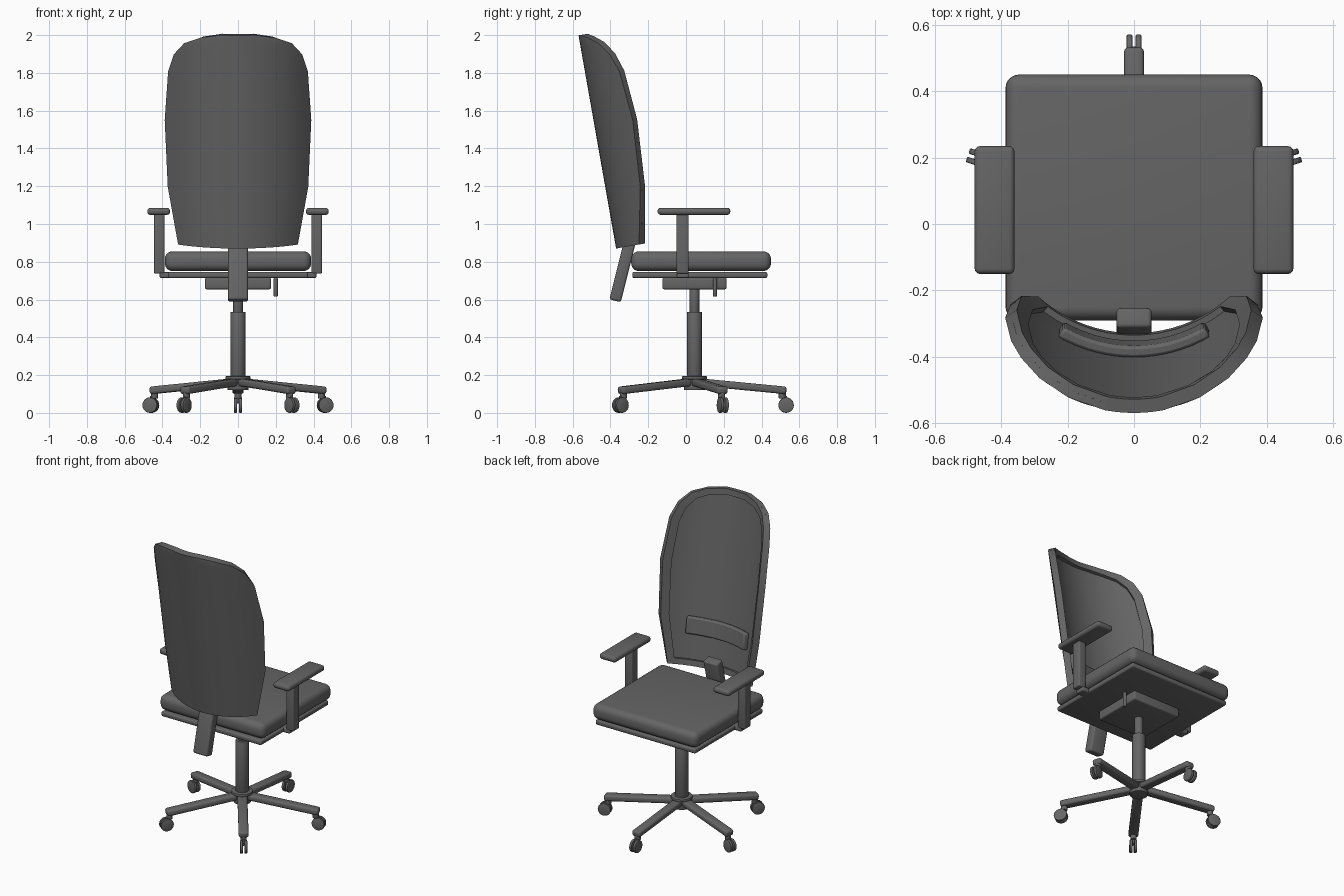
import bpy, bmesh
from math import sin, cos, radians, sqrt, asin
from mathutils import Matrix, Vector

if "Cube" in bpy.data.objects:
    bpy.data.objects.remove(bpy.data.objects["Cube"])

grey = bpy.data.materials.new("dark grey")
grey.use_nodes = True
grey.diffuse_color = (0.13, 0.13, 0.13, 1)
grey.node_tree.nodes["Principled BSDF"].inputs["Base Color"].default_value = (0.13, 0.13, 0.13, 1)


def finish(bm, name, matrix=None):
    bmesh.ops.recalc_face_normals(bm, faces=bm.faces)
    mesh = bpy.data.meshes.new(name)
    bm.to_mesh(mesh)
    bm.free()
    mesh.materials.append(grey)
    obj = bpy.data.objects.new(name, mesh)
    bpy.context.collection.objects.link(obj)
    obj.matrix_world = matrix or Matrix()
    bpy.ops.object.select_all(action='DESELECT')
    obj.select_set(True)
    bpy.context.view_layer.objects.active = obj
    bpy.ops.object.shade_smooth_by_angle(angle=radians(32))
    return obj


def box(name, centre, size, bevel=0.01, matrix=None, segments=3):
    bm = bmesh.new()
    bmesh.ops.create_cube(bm, size=1)
    bmesh.ops.scale(bm, vec=size, verts=bm.verts)
    bmesh.ops.bevel(bm, geom=bm.edges[:], offset=bevel, segments=segments,
                    profile=0.5, affect='EDGES')
    return finish(bm, name, (matrix or Matrix()) @ Matrix.Translation(centre))


def cylinder(name, centre, radius, depth, matrix=None, bevel=0.004, sides=24):
    bm = bmesh.new()
    bmesh.ops.create_cone(bm, cap_ends=True, segments=sides, radius1=radius,
                          radius2=radius, depth=depth)
    rims = [e for e in bm.edges if abs(e.verts[0].co.z - e.verts[1].co.z) < 1e-5]
    bmesh.ops.bevel(bm, geom=rims, offset=bevel, segments=2, profile=0.5, affect='EDGES')
    return finish(bm, name, (matrix or Matrix()) @ Matrix.Translation(centre))


# Backrest: a tilted shell bent around a vertical cylinder
TILT = Matrix.Translation((0, -0.37, 0.87)) @ Matrix.Rotation(radians(10), 4, 'X')
BEND = 0.47
SIDE = [(0.0, 0.317), (0.3, 0.372), (0.655, 0.388), (0.92, 0.37), (1.018, 0.34),
        (1.087, 0.285), (1.125, 0.2), (1.146, 0.09)]


def bent(x, w, lift=0.0):
    a = asin(x / BEND)
    r = BEND - lift
    return Vector((r * sin(a), BEND - r * cos(a), w))


def slab(name, rows, lift, thick):
    """Closed shell between two bent copies of rows of (x, w) points."""
    bm = bmesh.new()
    layers = [[[bm.verts.new(bent(x, w, h)) for x, w in row] for row in rows]
              for h in (lift, lift + thick)]
    for grid in layers:
        for a, b in zip(grid, grid[1:]):
            for i in range(len(a) - 1):
                bm.faces.new((a[i], a[i + 1], b[i + 1], b[i]))
    low, high = layers
    loops = []
    for g in layers:
        loops.append(g[0] + [r[-1] for r in g[1:]] + g[-1][-2::-1] + [r[0] for r in g[-2:0:-1]])
    for i in range(len(loops[0])):
        bm.faces.new((loops[0][i - 1], loops[0][i], loops[1][i], loops[1][i - 1]))
    return finish(bm, name, TILT)


COLS = 20
panel_rows = [[(h * (2 * i / COLS - 1), w) for i in range(COLS + 1)] for w, h in SIDE]
slab("backrest_panel", panel_rows, 0, 0.022)

# Raised rim following the panel outline
bottom = panel_rows[0]
top = panel_rows[-1]
outline = bottom + [(h, w) for w, h in SIDE[1:]] + top[-2::-1] + [(-h, w) for w, h in SIDE[-2:0:-1]]
inner = [(x * 0.9, 0.57 + (w - 0.57) * 0.935) for x, w in outline]
bm = bmesh.new()
rings = [[bm.verts.new(bent(x, w, h)) for x, w in pts]
         for pts, h in ((outline, 0.018), (outline, 0.042), (inner, 0.042), (inner, 0.018))]
for k in range(4):
    a, b = rings[k - 1], rings[k]
    for i in range(len(a)):
        bm.faces.new((a[i - 1], a[i], b[i], b[i - 1]))
finish(bm, "backrest_rim", TILT)

# Lumbar pad and back support bar
lumbar_rows = [[(0.24 * (2 * i / 16 - 1), w) for i in range(17)] for w in (0.2, 0.31)]
lumbar = slab("lumbar_pad", lumbar_rows, 0.02, 0.036)
soft = lumbar.modifiers.new("soft edge", 'BEVEL')
soft.width = 0.01
soft.segments = 2
lean = Matrix.Translation((0, -0.328, 0.783)) @ Matrix.Rotation(radians(-14), 4, 'X')
box("back_support", (0, 0, 0), (0.106, 0.062, 0.39), 0.012, lean)

# Seat
box("seat_cushion", (0, 0.08, 0.803), (0.774, 0.74, 0.104), 0.04, segments=5)
box("seat_plate", (0, 0.073, 0.73), (0.74, 0.715, 0.032), 0.01)
box("seat_mechanism", (0, 0.045, 0.685), (0.35, 0.34, 0.062), 0.01)
cylinder("height_lever", (0.2, 0.153, 0.665), 0.011, 0.1)

# Armrests
for side, s in (("left", 1), ("right", -1)):
    box(side + "_arm_bracket", (s * 0.35, -0.018, 0.73), (0.13, 0.062, 0.03), 0.006)
    box(side + "_arm_post", (s * 0.417, -0.018, 0.9), (0.055, 0.064, 0.325), 0.008)
    box(side + "_arm_pad", (s * 0.42, 0.042, 1.067), (0.12, 0.385, 0.038), 0.016)

# Column and hub
cylinder("gas_piston", (0, 0.045, 0.595), 0.026, 0.14)
cylinder("column_sleeve", (0, 0.045, 0.36), 0.04, 0.35)
cylinder("base_hub", (0, 0.045, 0.155), 0.055, 0.07)
cylinder("hub_flange", (0, 0.045, 0.186), 0.066, 0.018)

# Five legs with twin-wheel casters
for n in range(5):
    spin = Matrix.Translation((0, 0.045, 0)) @ Matrix.Rotation(radians(90 + 72 * n), 4, 'Z')
    slope = spin @ Matrix.Translation((0.255, 0, 0.141)) @ Matrix.Rotation(radians(5.5), 4, 'Y')
    box(f"leg_{n + 1}", (0, 0, 0), (0.465, 0.06, 0.04), 0.013, slope)
    cylinder(f"caster_stem_{n + 1}", (0.465, 0, 0.1), 0.019, 0.05, spin)
    box(f"caster_yoke_{n + 1}", (0.475, 0, 0.07), (0.03, 0.012, 0.04), 0.003, spin)
    for tag, y in (("a", 0.0135), ("b", -0.0135)):
        axle = spin @ Matrix.Translation((0.485, y, 0.041)) @ Matrix.Rotation(radians(90), 4, 'X')
        cylinder(f"caster_wheel_{n + 1}{tag}", (0, 0, 0), 0.041, 0.017, axle)
